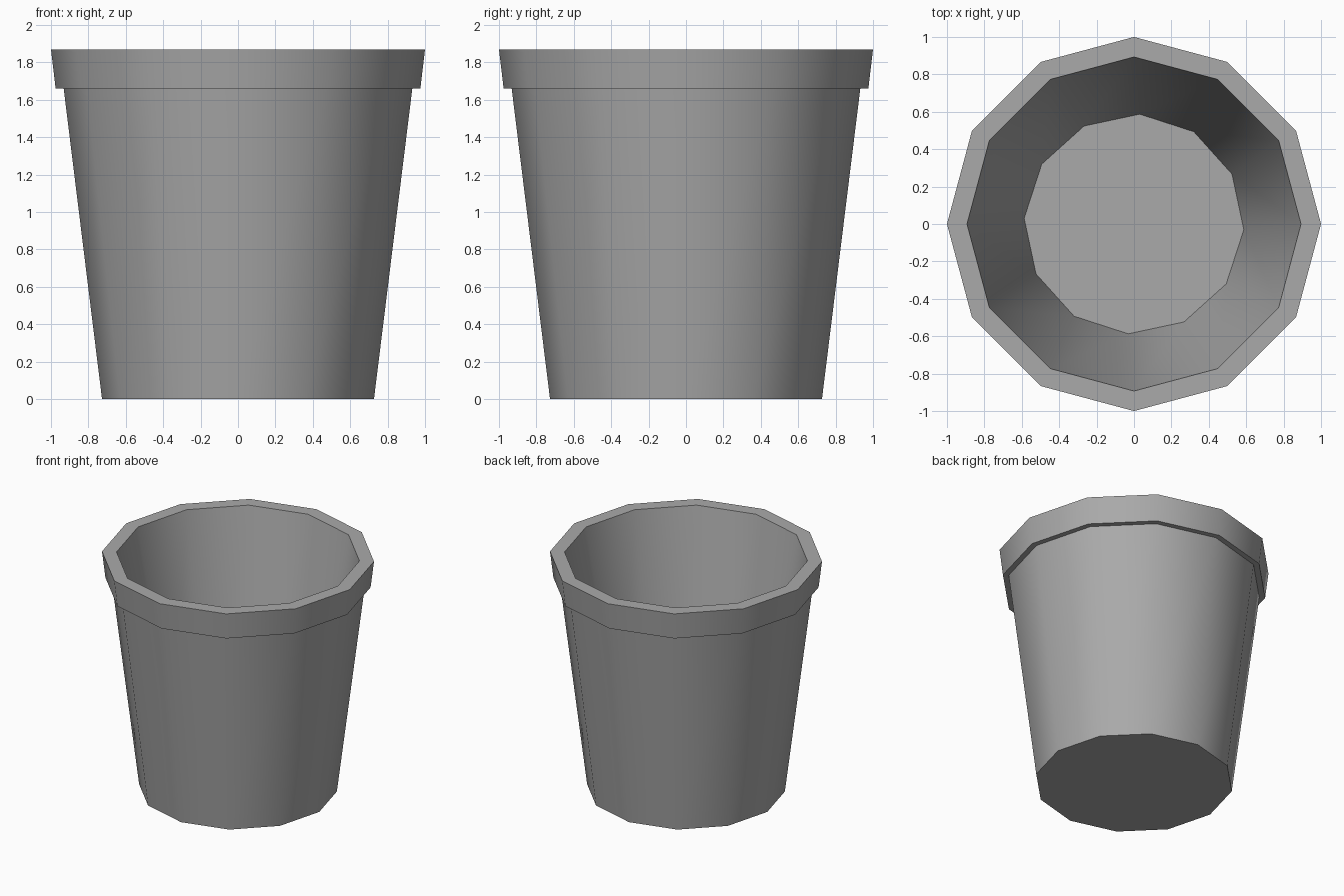
import bpy
import bmesh
import math

SIDES = 12

cube = bpy.data.objects.get("Cube")
if cube:
    bpy.data.objects.remove(cube, do_unlink=True)

# Plain grey finish
grey = bpy.data.materials.new("plain_grey")
grey.use_nodes = True
colour = (0.4, 0.4, 0.4, 1)
grey.diffuse_color = colour
grey.node_tree.nodes["Principled BSDF"].inputs["Base Color"].default_value = colour

# Profile from the base, over the lip, to the inner floor: radius, height, twist in degrees
profile = [
    (0.727, 0.0, 0),
    (0.932, 1.66, 0),
    (0.975, 1.66, 0),
    (1.0, 1.87, 0),
    (0.893, 1.87, 0),
    (0.588, 0.12, -3),
]


def ring(bm, radius, height, twist):
    angles = [math.radians(twist + 360 * i / SIDES) for i in range(SIDES)]
    return [bm.verts.new((radius * math.cos(a), radius * math.sin(a), height)) for a in angles]


# Pot: rings joined by side faces, closed by base and floor
bm = bmesh.new()
rings = [ring(bm, *point) for point in profile]
for low, high in zip(rings, rings[1:]):
    for i in range(SIDES):
        j = (i + 1) % SIDES
        bm.faces.new((low[i], low[j], high[j], high[i]))
bm.faces.new(rings[0][::-1])
bm.faces.new(rings[-1])
bmesh.ops.recalc_face_normals(bm, faces=bm.faces)

mesh = bpy.data.meshes.new("flower_pot")
bm.to_mesh(mesh)
bm.free()
mesh.materials.append(grey)
pot = bpy.data.objects.new("flower_pot", mesh)
bpy.context.collection.objects.link(pot)

# Smooth walls with crisp lip and base edges
bpy.ops.object.select_all(action="DESELECT")
pot.select_set(True)
bpy.context.view_layer.objects.active = pot
bpy.ops.object.shade_smooth_by_angle(angle=math.radians(40))
